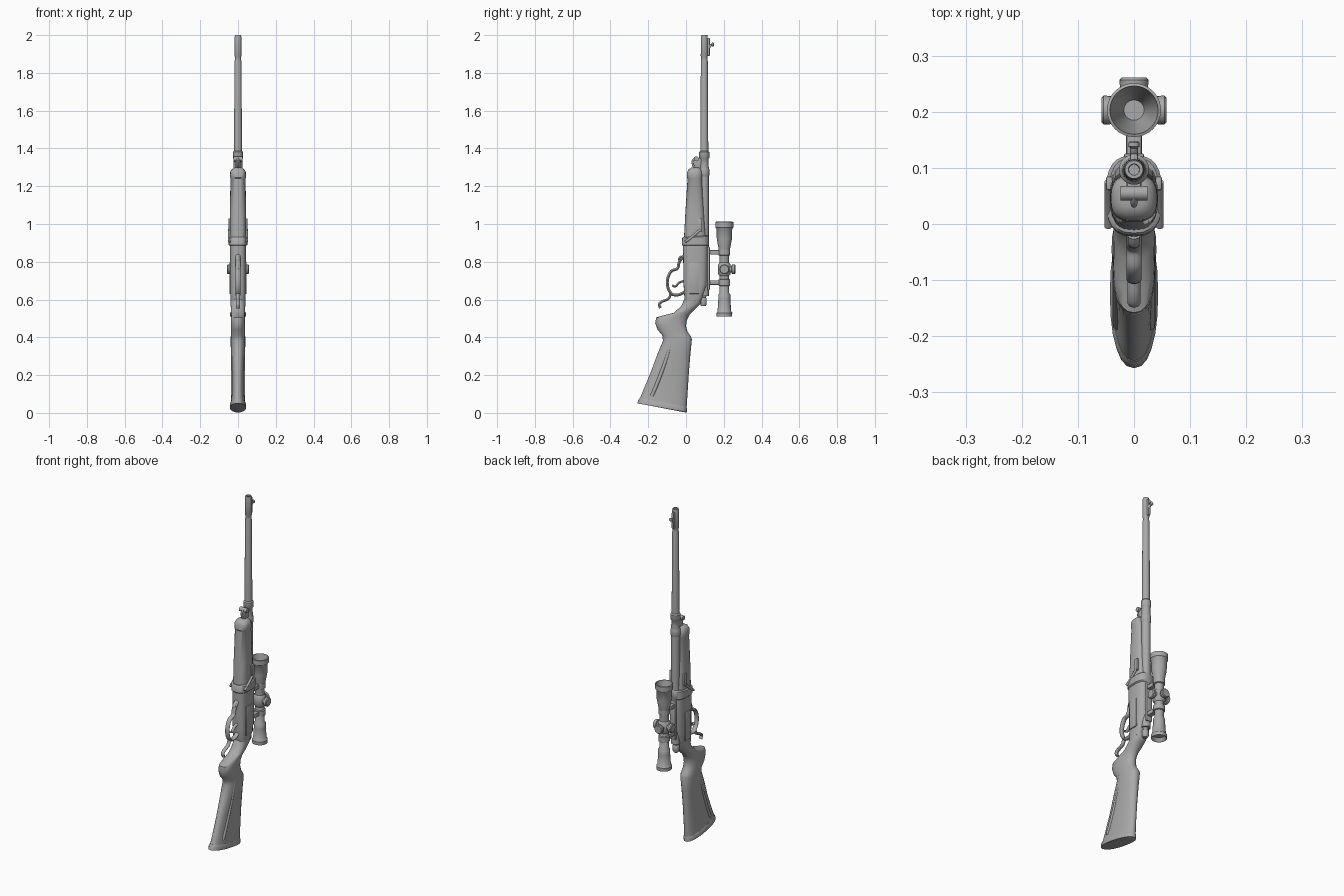
import bpy, bmesh, math
from mathutils import Vector

steel = bpy.data.materials.new("plain grey")
steel.diffuse_color = (0.40, 0.40, 0.40, 1)


def finish(name, bm, angle=40):
    bmesh.ops.recalc_face_normals(bm, faces=bm.faces)
    me = bpy.data.meshes.new(name)
    bm.to_mesh(me)
    bm.free()
    ob = bpy.data.objects.new(name, me)
    bpy.context.collection.objects.link(ob)
    me.materials.append(steel)
    bpy.ops.object.select_all(action='DESELECT')
    ob.select_set(True)
    bpy.context.view_layer.objects.active = ob
    bpy.ops.object.shade_smooth_by_angle(angle=math.radians(angle))
    return ob


def skin(bm, rings, caps=True):
    vs = [[bm.verts.new(p) for p in r] for r in rings]
    n = len(vs[0])
    for a, b in zip(vs, vs[1:]):
        for i in range(n):
            j = (i + 1) % n
            bm.faces.new((a[i], a[j], b[j], b[i]))
    if caps:
        bm.faces.new(vs[0])
        bm.faces.new(vs[-1])


def loft(name, sections, power=2.6, n=24):
    """Sections: front z, front y, back z, back y, half width."""
    rings = []
    for z0, y0, z1, y1, w in sections:
        ring = []
        for i in range(n):
            a = 2 * math.pi * i / n
            c, s = math.cos(a), math.sin(a)
            x = w * math.copysign(abs(c) ** (2 / power), c)
            t = 0.5 + 0.5 * math.copysign(abs(s) ** (2 / power), s)
            ring.append((x, y0 + (y1 - y0) * t, z0 + (z1 - z0) * t))
        rings.append(ring)
    bm = bmesh.new()
    skin(bm, rings)
    return finish(name, bm)


def turned(name, profile, origin, axis=(0, 0, 1), n=24):
    """Profile: radius, distance along the axis."""
    q = Vector((0, 0, 1)).rotation_difference(Vector(axis))
    rings = [[Vector(origin) + q @ Vector((r * math.cos(2 * math.pi * i / n),
              r * math.sin(2 * math.pi * i / n), h)) for i in range(n)]
             for r, h in profile]
    bm = bmesh.new()
    skin(bm, rings)
    return finish(name, bm)


def box(name, lo, hi, bevel=0.004):
    bm = bmesh.new()
    bmesh.ops.create_cube(bm, size=1)
    for v in bm.verts:
        v.co = [(l + h) / 2 + c * (h - l) for l, h, c in zip(lo, hi, v.co)]
    bmesh.ops.bevel(bm, geom=bm.edges[:], offset=bevel, segments=2, affect='EDGES', profile=0.5)
    return finish(name, bm)


def rod(name, pts, r, flat=1.0, x=0.0, n=10):
    """Smooth bent rod through (y, z) points; flat widens it across x."""
    P = [Vector((x, y, z)) for y, z in pts]
    path = []
    for i in range(len(P) - 1):
        a, b, c, d = P[max(i - 1, 0)], P[i], P[i + 1], P[min(i + 2, len(P) - 1)]
        for k in range(5):
            t = k / 5
            path.append(0.5 * (2 * b + (c - a) * t + (2 * a - 5 * b + 4 * c - d) * t * t
                               + (3 * b - a - 3 * c + d) * t ** 3))
    path.append(P[-1])
    rings = []
    for i, p in enumerate(path):
        d = (path[min(i + 1, len(path) - 1)] - path[max(i - 1, 0)]).normalized()
        side = Vector((0, -d.z, d.y))
        rings.append([p + Vector((1, 0, 0)) * (r * flat * math.cos(2 * math.pi * k / n))
                      + side * (r * math.sin(2 * math.pi * k / n)) for k in range(n)])
    bm = bmesh.new()
    skin(bm, rings)
    return finish(name, bm)


# Shoulder stock with thin middle, and the butt plate
loft("butt_stock", [
    (0.075, -0.245, 0.025, 0.003, 0.038), (0.13, -0.222, 0.10, 0.008, 0.034),
    (0.22, -0.185, 0.21, 0.015, 0.034), (0.32, -0.148, 0.32, 0.024, 0.037),
    (0.38, -0.122, 0.39, 0.031, 0.040), (0.41, -0.125, 0.405, 0.026, 0.038),
    (0.44, -0.150, 0.43, 0.008, 0.038), (0.475, -0.163, 0.46, 0.000, 0.038),
    (0.505, -0.158, 0.49, 0.004, 0.037), (0.515, -0.125, 0.52, 0.020, 0.036),
    (0.53, -0.065, 0.55, 0.050, 0.037), (0.565, -0.025, 0.58, 0.080, 0.039),
    (0.61, -0.005, 0.61, 0.085, 0.040)], power=2.3)
loft("butt_plate", [
    (0.050, -0.252, 0.002, -0.002, 0.036), (0.050, -0.257, 0.004, 0.004, 0.042),
    (0.066, -0.254, 0.022, 0.005, 0.043), (0.078, -0.245, 0.032, 0.003, 0.038)], power=2.3)

# Raised ridges bordering the stock panel
for s, side in ((-1, "left"), (1, "right")):
    rod("stock_ridge_" + side, [(-0.18, 0.09), (-0.135, 0.20), (-0.10, 0.30), (-0.075, 0.40)],
        0.010, x=s * 0.028)

# Receiver and fore stock
loft("receiver", [
    (0.575, 0.000, 0.585, 0.075, 0.036), (0.60, -0.008, 0.61, 0.088, 0.040),
    (0.68, -0.013, 0.68, 0.112, 0.042), (0.90, -0.016, 0.90, 0.115, 0.043)], power=3.2)
loft("fore_stock", [
    (0.90, -0.012, 0.90, 0.110, 0.043), (1.05, -0.004, 1.05, 0.098, 0.043),
    (1.24, 0.008, 1.24, 0.086, 0.040), (1.245, 0.004, 1.245, 0.088, 0.042),
    (1.275, 0.006, 1.275, 0.086, 0.041), (1.29, 0.014, 1.29, 0.080, 0.033),
    (1.298, 0.028, 1.298, 0.07, 0.020)], power=2.8)
loft("stock_band", [
    (0.885, -0.018, 0.885, 0.118, 0.044), (0.89, -0.022, 0.89, 0.122, 0.050),
    (0.925, -0.020, 0.935, 0.122, 0.050), (0.93, -0.016, 0.94, 0.118, 0.044)], power=2.8)
for s, side in ((-1, "left"), (1, "right")):
    box("side_lug_" + side, (min(s * 0.038, s * 0.050), 0.060, 0.96),
        (max(s * 0.038, s * 0.050), 0.085, 1.03))
    box("side_plate_" + side, (min(s * 0.036, s * 0.046), 0.015, 0.63),
        (max(s * 0.036, s * 0.046), 0.070, 0.80))
    rod("band_strap_" + side, [(-0.005, 0.905), (0.03, 0.93), (0.075, 0.97)], 0.007, x=s * 0.046)

# Barrel with hollow muzzle
turned("barrel", [(0.024, 0.62), (0.024, 1.28), (0.021, 1.40), (0.0185, 1.86), (0.0165, 1.87),
                  (0.0165, 1.885), (0.019, 1.89), (0.018, 1.99), (0.016, 2.0), (0.010, 2.0),
                  (0.009, 1.95)], (0, 0.097, 0))
turned("barrel_collar", [(0.023, 1.25), (0.027, 1.26), (0.027, 1.29), (0.023, 1.30),
                         (0.023, 1.345), (0.027, 1.35), (0.027, 1.38), (0.021, 1.387)],
       (0, 0.097, 0))
box("barrel_lug", (-0.013, 0.045, 1.29), (0.013, 0.09, 1.35))
turned("lug_pin", [(0.013, -0.024), (0.013, 0.024)], (0, 0.055, 1.345), (1, 0, 0), 14)
rod("sling_swivel", [(0.05, 1.35), (0.036, 1.335), (0.038, 1.31), (0.05, 1.30)], 0.006)
box("front_sight", (-0.007, 0.108, 1.89), (0.007, 0.126, 1.985))
rod("sight_blade", [(0.115, 1.925), (0.130, 1.945), (0.146, 1.95)], 0.007)
turned("sight_bead", [(0.006, 0), (0.010, 0.003), (0.010, 0.010), (0.006, 0.013)],
       (0, 0.135, 1.95), (0, 1, 0), 12)

# Bolt end and rear catch
turned("bolt_end", [(0.012, 0.565), (0.018, 0.575), (0.018, 0.605), (0.014, 0.61),
                    (0.022, 0.64), (0.022, 0.70)], (0, 0.092, 0), n=18)

# Trigger, guard loop and lever tail
rod("trigger_guard", [(-0.005, 0.84), (-0.035, 0.80), (-0.045, 0.765), (-0.078, 0.75),
                      (-0.097, 0.71), (-0.096, 0.665), (-0.075, 0.63), (-0.04, 0.625),
                      (0.0, 0.645)], 0.008, 1.7)
rod("lever_tail", [(-0.080, 0.635), (-0.092, 0.605), (-0.125, 0.59), (-0.142, 0.575),
                   (-0.135, 0.555)], 0.007, 1.6)
rod("guard_spur", [(-0.035, 0.79), (-0.036, 0.815), (-0.022, 0.83)], 0.007, 1.5)
rod("trigger", [(-0.005, 0.70), (-0.035, 0.69), (-0.055, 0.67), (-0.072, 0.675)], 0.006, 1.5)

# Scope tube, with hollow lens ends
turned("scope", [(0.028, 0.53), (0.034, 0.515), (0.041, 0.51), (0.042, 0.53), (0.036, 0.537),
                 (0.032, 0.60), (0.032, 0.625), (0.025, 0.635), (0.025, 0.84), (0.030, 0.865),
                 (0.040, 0.92), (0.042, 0.975), (0.048, 0.982), (0.048, 1.01), (0.043, 1.012),
                 (0.039, 0.99), (0.018, 0.90)], (0, 0.203, 0), n=32)
for i, z in enumerate((0.69, 0.85)):
    turned("scope_ring_%d" % i, [(0.025, -0.018), (0.031, -0.015), (0.031, 0.015),
                                 (0.025, 0.018)], (0, 0.203, z))
    box("scope_mount_%d" % i, (-0.014, 0.105, z - 0.012), (0.014, 0.185, z + 0.012))
box("scope_rail", (-0.018, 0.100, 0.65), (0.018, 0.126, 0.88))

# Adjustment turrets
turned("turret_body", [(0.025, 0.725), (0.033, 0.735), (0.033, 0.785), (0.025, 0.795)],
       (0, 0.203, 0))
for name, ax in (("left", (-1, 0, 0)), ("right", (1, 0, 0)), ("back", (0, 1, 0))):
    turned("turret_" + name, [(0.018, 0.02), (0.018, 0.038), (0.025, 0.040), (0.026, 0.054),
                              (0.022, 0.058)], (0, 0.203, 0.76), ax, 20)
